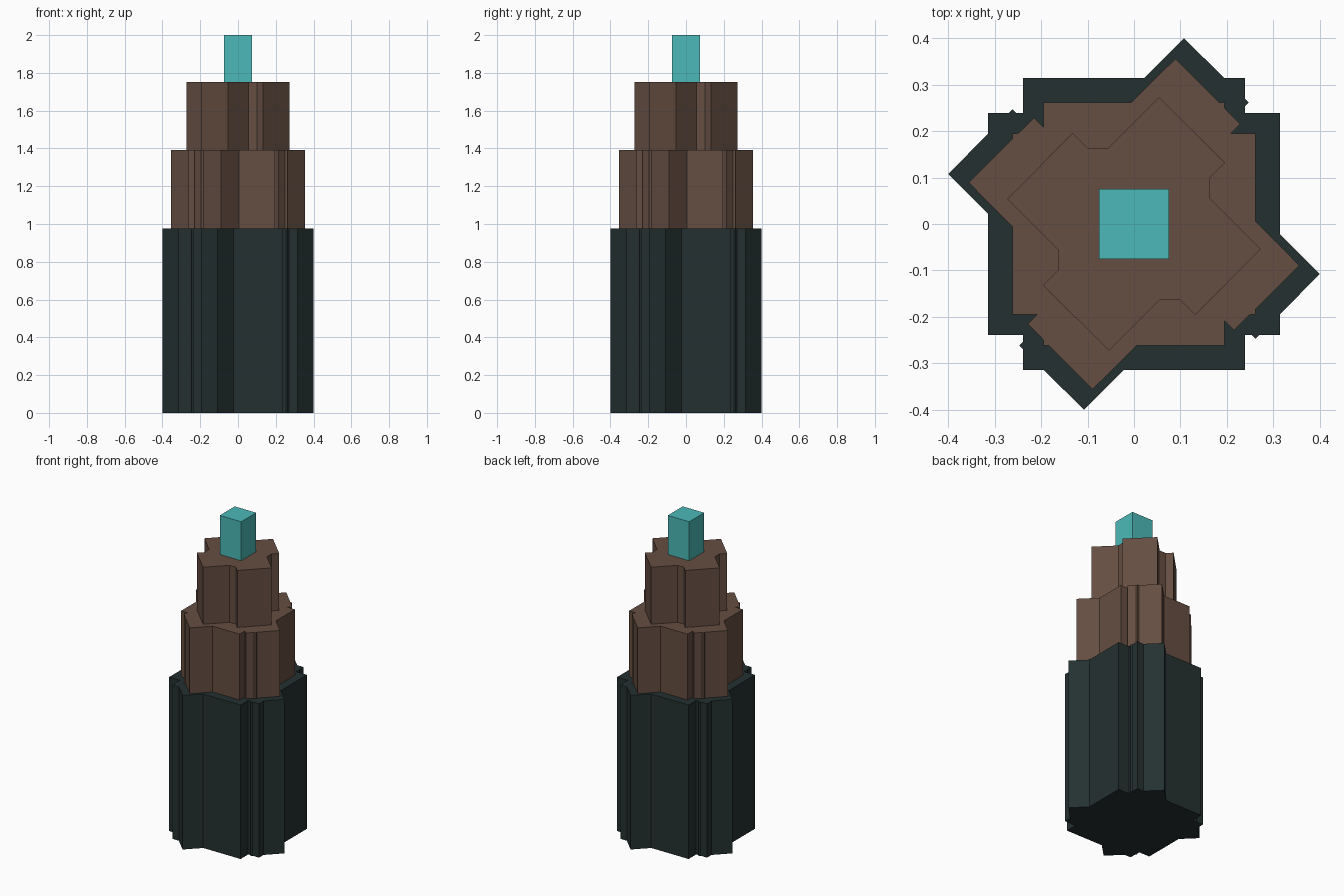
import bpy
import bmesh

if "Cube" in bpy.data.objects:
    bpy.data.objects.remove(bpy.data.objects["Cube"])


def material(name, rgb):
    mat = bpy.data.materials.new(name)
    mat.diffuse_color = (*rgb, 1.0)
    mat.use_nodes = True
    mat.node_tree.nodes["Principled BSDF"].inputs["Base Color"].default_value = mat.diffuse_color
    return mat


DARK = material("dark slate", (0.018, 0.030, 0.030))
BROWN = material("brown", (0.130, 0.076, 0.053))
TEAL = material("teal", (0.072, 0.490, 0.480))


def tier(name, quarter, z0, z1, mat):
    """Prism whose outline is a quarter profile turned four times about z."""
    outline, pts = [], quarter
    for _ in range(4):
        outline += pts
        pts = [(y, -x) for x, y in pts]      # quarter turn clockwise
    outline.reverse()                        # counter-clockwise, faces up
    bm = bmesh.new()
    base = bm.faces.new([bm.verts.new((x, y, z0)) for x, y in outline])
    top = bmesh.ops.extrude_face_region(bm, geom=[base], use_keep_orig=True)
    verts = [v for v in top["geom"] if isinstance(v, bmesh.types.BMVert)]
    bmesh.ops.translate(bm, verts=verts, vec=(0, 0, z1 - z0))
    bmesh.ops.recalc_face_normals(bm, faces=bm.faces)
    mesh = bpy.data.meshes.new(name)
    bm.to_mesh(mesh)
    bm.free()
    mesh.materials.append(mat)
    obj = bpy.data.objects.new(name, mesh)
    bpy.context.collection.objects.link(obj)
    return obj


# Wide dark base: crossed slabs with turned corners poking through
tier("base_tier", [(0.023, 0.315), (0.108, 0.40), (0.194, 0.315), (0.239, 0.315),
                   (0.239, 0.270), (0.247, 0.262), (0.239, 0.254), (0.239, 0.239),
                   (0.315, 0.239)], 0.0, 0.975, DARK)

# Middle brown tier
tier("middle_tier", [(-0.006, 0.262), (0.089, 0.356), (0.183, 0.262), (0.195, 0.262),
                     (0.195, 0.250), (0.229, 0.215), (0.209, 0.195),
                     (0.262, 0.195)], 0.975, 1.392, BROWN)

# Upper brown tier
tier("upper_tier", [(-0.055, 0.164), (0.054, 0.273), (0.196, 0.132),
                    (0.164, 0.100)], 1.392, 1.753, BROWN)

# Teal square tip
tier("tip", [(0.075, 0.075)], 1.753, 2.0, TEAL)
